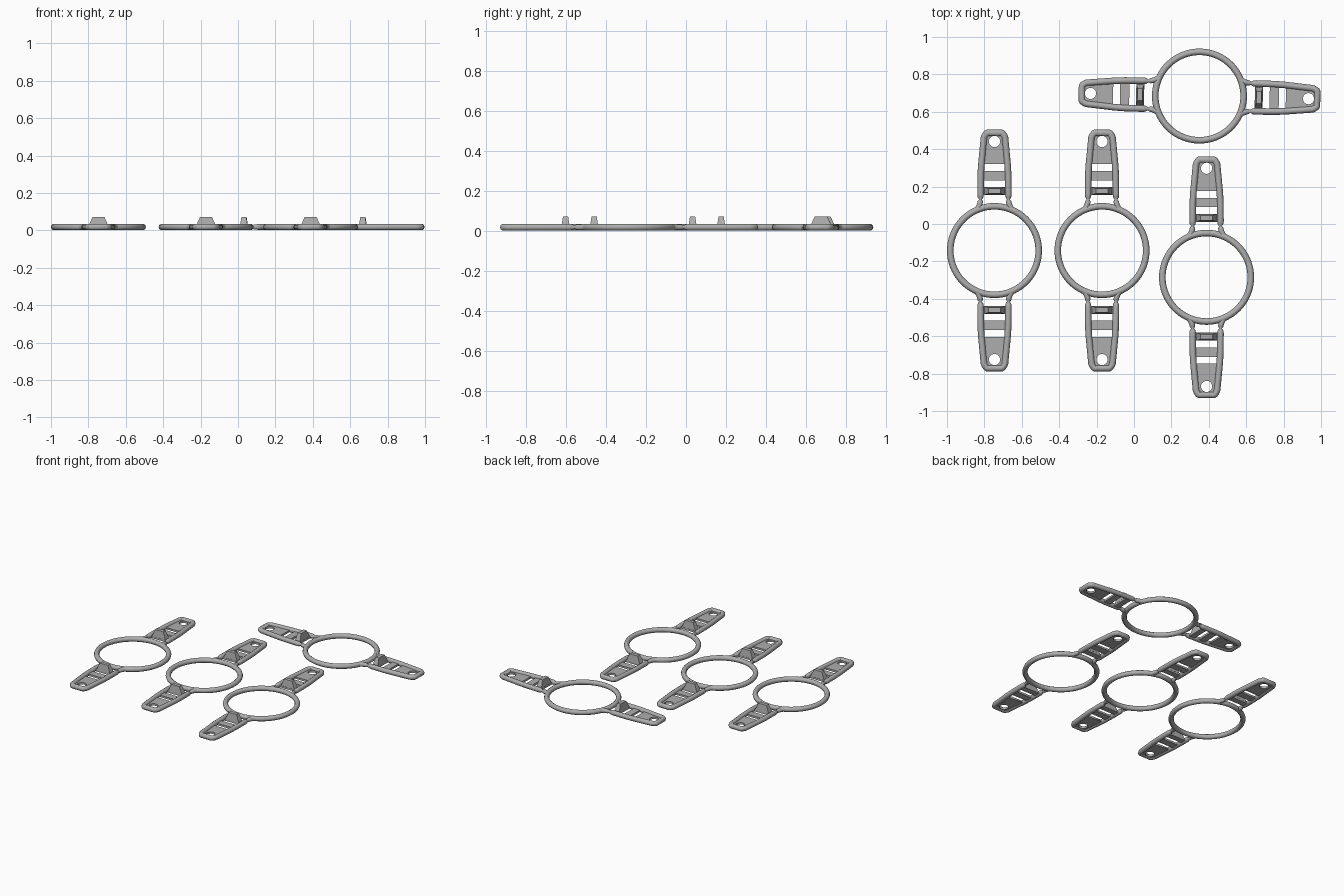
import bpy, bmesh, math
from mathutils import Matrix, Vector

if "Cube" in bpy.data.objects:
    bpy.data.objects.remove(bpy.data.objects["Cube"])

TUBE = 0.0175   # tube radius of ring and rails
MID = 0.0185    # height of the tube centres

grey = bpy.data.materials.new("plain_grey")
grey.diffuse_color = (0.42, 0.42, 0.42, 1)
grey.use_nodes = True
grey.node_tree.nodes["Principled BSDF"].inputs["Base Color"].default_value = grey.diffuse_color


def curve_mesh(name, splines, dims, bevel=0, extrude=0):
    """Mesh from poly splines of (points, radii, cyclic)."""
    cu = bpy.data.curves.new(name, 'CURVE')
    cu.dimensions = dims
    cu.bevel_depth, cu.bevel_resolution, cu.extrude = bevel, 3, extrude
    cu.use_fill_caps = bevel > 0
    if dims == '2D':
        cu.fill_mode = 'BOTH'
    for pts, radii, cyclic in splines:
        sp = cu.splines.new('POLY')
        sp.points.add(len(pts) - 1)
        for p, co, r in zip(sp.points, pts, radii or [1] * len(pts)):
            p.co = (co[0], co[1], 0, 1)
            p.radius = r
        sp.use_cyclic_u = cyclic
    ob = bpy.data.objects.new(name, cu)
    bpy.context.collection.objects.link(ob)
    me = bpy.data.meshes.new_from_object(ob.evaluated_get(bpy.context.evaluated_depsgraph_get()))
    bpy.data.objects.remove(ob)
    me.name = name
    return me


def block_mesh(name, y0, y1, z0, z1, half0, half1, inset=0):
    """Box across the arm that can taper to the top."""
    bm = bmesh.new()
    bmesh.ops.create_cube(bm, size=2)
    for v in bm.verts:
        top = v.co.z > 0
        h, d = (half1, inset) if top else (half0, 0)
        v.co = (v.co.x * h, y1 - d if v.co.y > 0 else y0 + d, z1 if top else z0)
    me = bpy.data.meshes.new(name)
    bm.to_mesh(me)
    bm.free()
    return me


def circle(r, cy, n):
    return [(r * math.cos(2 * math.pi * i / n), cy + r * math.sin(2 * math.pi * i / n)) for i in range(n)]


# round ring
ring = curve_mesh("ring", [(circle(0.2365, 0, 72), None, True)], '3D', bevel=TUBE)

# bent rail around the arm, thinned to a neck and flared into the ring
half = [(0.097, 0.216), (0.084, 0.232), (0.078, 0.25), (0.0755, 0.264), (0.0745, 0.273),
        (0.0745, 0.286), (0.0745, 0.30), (0.0735, 0.40), (0.071, 0.45), (0.0565, 0.603),
        (0.054, 0.611), (0.044, 0.626), (0.038, 0.6295)]
radii = [0.9, 0.9, 0.85, 0.8, 0.45, 0.9] + [1] * 7
rail = curve_mesh("arm_rail", [(half + [(-x, y) for x, y in reversed(half)],
                                radii + radii[::-1], False)], '3D', bevel=TUBE)

# end plate with a screw hole
edge = [(0.069, 0.462), (0.056, 0.605), (0.042, 0.628)]
plate = curve_mesh("end_plate", [(edge + [(-x, y) for x, y in reversed(edge)], None, True),
                                 (circle(0.03, 0.583, 24), None, True)], '2D', extrude=0.007)

# cross strips and the raised catch
strip = block_mesh("cross_strip", 0.375, 0.425, 0.008, 0.022, 0.072, 0.07)
base = block_mesh("catch_base", 0.296, 0.338, 0.008, 0.022, 0.072, 0.072)
catch = block_mesh("catch", 0.297, 0.339, 0.02, 0.072, 0.055, 0.032, 0.008)

for me in (ring, rail, plate, strip, base, catch):
    me.materials.clear()
    me.materials.append(grey)
    for f in me.polygons:
        f.material_index = 0
for me in (ring, rail):
    me.shade_smooth()


def place(me, matrix, z):
    ob = bpy.data.objects.new(me.name, me)
    ob.matrix_world = matrix @ Matrix.Translation((0, 0, z))
    bpy.context.collection.objects.link(ob)


# four identical brackets, the last one lying sideways
for x, y, turn in ((-0.746, -0.142, 0), (-0.171, -0.142, 0),
                   (0.388, -0.285, 0), (0.35, 0.684, 88.6)):
    frame = Matrix.Translation((x, y, 0)) @ Matrix.Rotation(math.radians(turn), 4, 'Z')
    place(ring, frame, MID)
    for side in (0, math.pi):
        arm = frame @ Matrix.Rotation(side, 4, 'Z')
        place(rail, arm, MID)
        place(plate, arm, 0.015)
        for me in (strip, base, catch):
            place(me, arm, 0)
